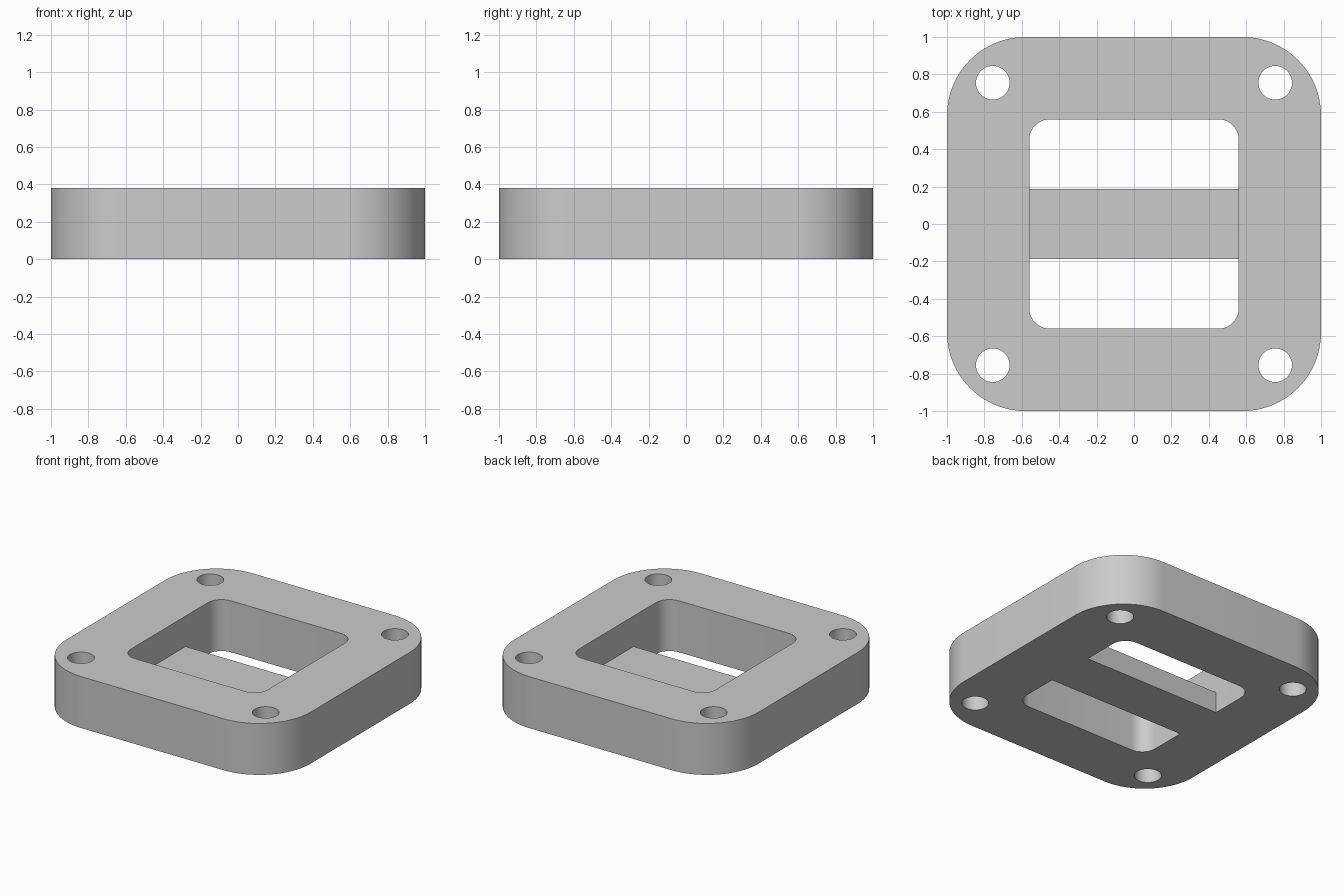
import bpy, bmesh, math

if "Cube" in bpy.data.objects:
    bpy.data.objects.remove(bpy.data.objects["Cube"])

HEIGHT = 0.38
OPENING = 0.56      # half width of the window
BAR_TOP = 0.155
BAR_HALF = 0.187

grey = bpy.data.materials.new("plain grey")
grey.diffuse_color = (0.6, 0.6, 0.6, 1)
grey.use_nodes = True
grey.node_tree.nodes["Principled BSDF"].inputs["Base Color"].default_value = grey.diffuse_color


def rounded_square(half, radius, steps):
    """Outline points of a square with rounded corners."""
    c = half - radius
    pts = []
    for q, (sx, sy) in enumerate([(1, 1), (-1, 1), (-1, -1), (1, -1)]):
        for i in range(steps + 1):
            a = math.pi / 2 * (q + i / steps)
            pts.append((sx * c + radius * math.cos(a), sy * c + radius * math.sin(a)))
    return pts


def circle(cx, cy, radius, steps=40):
    return [(cx + radius * math.cos(2 * math.pi * i / steps),
             cy + radius * math.sin(2 * math.pi * i / steps)) for i in range(steps)]


def extruded(name, loops, height):
    """Fill the first outline minus the others, then raise it to a solid."""
    bm = bmesh.new()
    edges = []
    for pts in loops:
        vs = [bm.verts.new((x, y, 0)) for x, y in pts]
        edges += [bm.edges.new((vs[i - 1], vs[i])) for i in range(len(vs))]
    bmesh.ops.triangle_fill(bm, edges=edges, use_beauty=True, normal=(0, 0, 1))
    up = bmesh.ops.extrude_face_region(bm, geom=bm.faces[:], use_keep_orig=True)
    bmesh.ops.translate(bm, vec=(0, 0, height),
                        verts=[g for g in up["geom"] if isinstance(g, bmesh.types.BMVert)])
    bmesh.ops.recalc_face_normals(bm, faces=bm.faces[:])
    mesh = bpy.data.meshes.new(name)
    bm.to_mesh(mesh)
    bm.free()
    mesh.materials.append(grey)
    obj = bpy.data.objects.new(name, mesh)
    bpy.context.collection.objects.link(obj)
    bpy.ops.object.select_all(action='DESELECT')
    obj.select_set(True)
    bpy.context.view_layer.objects.active = obj
    bpy.ops.object.shade_smooth_by_angle(angle=math.radians(30))
    return obj


# Flange: rounded plate with a window and four bolt holes
bolt_holes = [circle(sx * 0.755, sy * 0.755, 0.09) for sx in (-1, 1) for sy in (-1, 1)]
extruded("flange_frame",
         [rounded_square(1, 0.42, 20), rounded_square(OPENING, 0.11, 10)] + bolt_holes,
         HEIGHT)

# Low bar across the window, flush with the underside
extruded("cross_bar",
         [[(-OPENING, -BAR_HALF), (OPENING, -BAR_HALF),
           (OPENING, BAR_HALF), (-OPENING, BAR_HALF)]],
         BAR_TOP)
